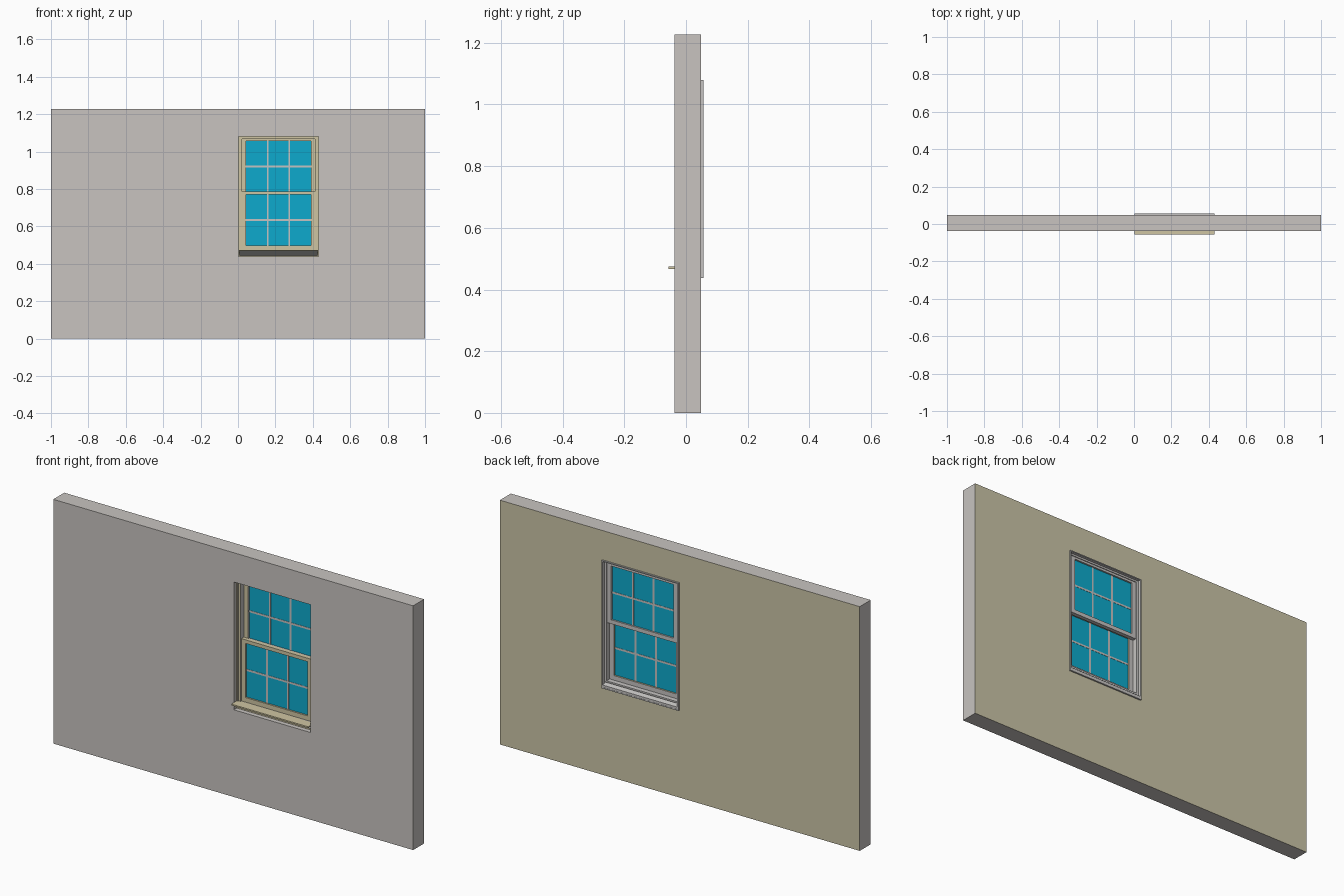
import bpy
import bmesh

cube = bpy.data.objects.get("Cube")
if cube:
    bpy.data.objects.remove(cube, do_unlink=True)


def material(name, srgb):
    lin = [(c / 255 / 12.92 if c < 11 else ((c / 255 + 0.055) / 1.055) ** 2.4) for c in srgb]
    m = bpy.data.materials.new(name)
    m.use_nodes = True
    m.diffuse_color = (*lin, 1)
    m.node_tree.nodes["Principled BSDF"].inputs["Base Color"].default_value = (*lin, 1)
    return m


GREY = material("warm grey plaster", (200, 196, 192))
BEIGE = material("beige siding", (203, 197, 167))
TAN = material("tan interior trim", (207, 197, 162))
PALE = material("pale grey exterior trim", (198, 196, 194))
BLUE = material("blue glass", (13, 170, 205))


def finish(name, bm, main, front=None, back=None):
    """Make the object; front (-y) and back (+y) faces may have their own colour."""
    bmesh.ops.recalc_face_normals(bm, faces=bm.faces)
    bm.normal_update()
    for f in bm.faces:
        f.material_index = 1 if f.normal.y < -0.9 else 2 if f.normal.y > 0.9 else 0
    me = bpy.data.meshes.new(name)
    bm.to_mesh(me)
    bm.free()
    for m in (main, front or main, back or main):
        me.materials.append(m)
    ob = bpy.data.objects.new(name, me)
    bpy.context.collection.objects.link(ob)
    return ob


def ring(name, outer, inner, y0, y1, main, front=None, back=None):
    """Rectangular frame; rectangles are (x0, x1, z0, z1)."""
    bm = bmesh.new()

    def loop(r, y):
        x0, x1, z0, z1 = r
        return [bm.verts.new((x, y, z)) for x, z in ((x0, z0), (x1, z0), (x1, z1), (x0, z1))]

    loops = [loop(outer, y0), loop(inner, y0), loop(inner, y1), loop(outer, y1)]
    for a, b in zip(loops, loops[1:] + loops[:1]):
        for i in range(4):
            j = (i + 1) % 4
            bm.faces.new((a[i], a[j], b[j], b[i]))
    return finish(name, bm, main, front, back)


def prism(name, profile, x0, x1, main, front=None, back=None):
    """Extrude a (y, z) profile along x."""
    bm = bmesh.new()
    a = [bm.verts.new((x0, y, z)) for y, z in profile]
    b = [bm.verts.new((x1, y, z)) for y, z in profile]
    bm.faces.new(a)
    bm.faces.new(b)
    for i in range(len(a)):
        j = (i + 1) % len(a)
        bm.faces.new((a[i], a[j], b[j], b[i]))
    return finish(name, bm, main, front, back)


def box(name, x0, x1, y0, y1, z0, z1, main):
    return prism(name, [(y0, z0), (y1, z0), (y1, z1), (y0, z1)], x0, x1, main)


# Wall with the window opening
OPENING = (0.003, 0.43, 0.438, 1.08)
ring("wall", (-1, 1, 0, 1.227), OPENING, -0.038, 0.049, GREY, back=BEIGE)

# Fixed frame: thin outer liner and stepped jamb
ring("outer_frame", OPENING, (0.009, 0.424, 0.444, 1.075), -0.015, 0.057, PALE, front=TAN)
ring("jamb_frame", (0.009, 0.424, 0.466, 1.075), (0.021, 0.412, 0.474, 1.066),
     -0.009, 0.042, PALE, front=TAN)

# Sloping outside sill and projecting inside stool
prism("sill", [(-0.01, 0.474), (0.056, 0.455), (0.056, 0.444), (0.04, 0.444), (-0.01, 0.467)],
      0.009, 0.424, PALE)
box("stool", 0.003, 0.43, -0.057, -0.005, 0.467, 0.474, TAN)


def sash(name, z0, z1, g0, g1, y0, y1, main):
    """Sash frame, glass pane and a 3 by 2 grid of glazing bars."""
    gx0, gx1 = 0.044, 0.389
    ring(name + "_sash", (0.021, 0.412, z0, z1), (gx0, gx1, g0, g1), y0, y1, main,
         front=TAN, back=PALE)
    ym = (y0 + y1) / 2
    box(name + "_glass", gx0, gx1, ym - 0.0015, ym + 0.0015, g0, g1, BLUE)
    for k in (1, 2):
        x = gx0 + (gx1 - gx0) * k / 3
        box(f"{name}_upright_bar_{k}", x - 0.005, x + 0.005, ym - 0.003, ym + 0.003, g0, g1, PALE)
    zm = (g0 + g1) / 2
    box(name + "_cross_bar", gx0, gx1, ym - 0.0027, ym + 0.0027, zm - 0.005, zm + 0.005, PALE)


# Inner lower sash and outer upper sash
sash("lower", 0.474, 0.787, 0.497, 0.769, -0.003, 0.017, TAN)
sash("upper", 0.765, 1.066, 0.785, 1.055, 0.018, 0.038, PALE)
